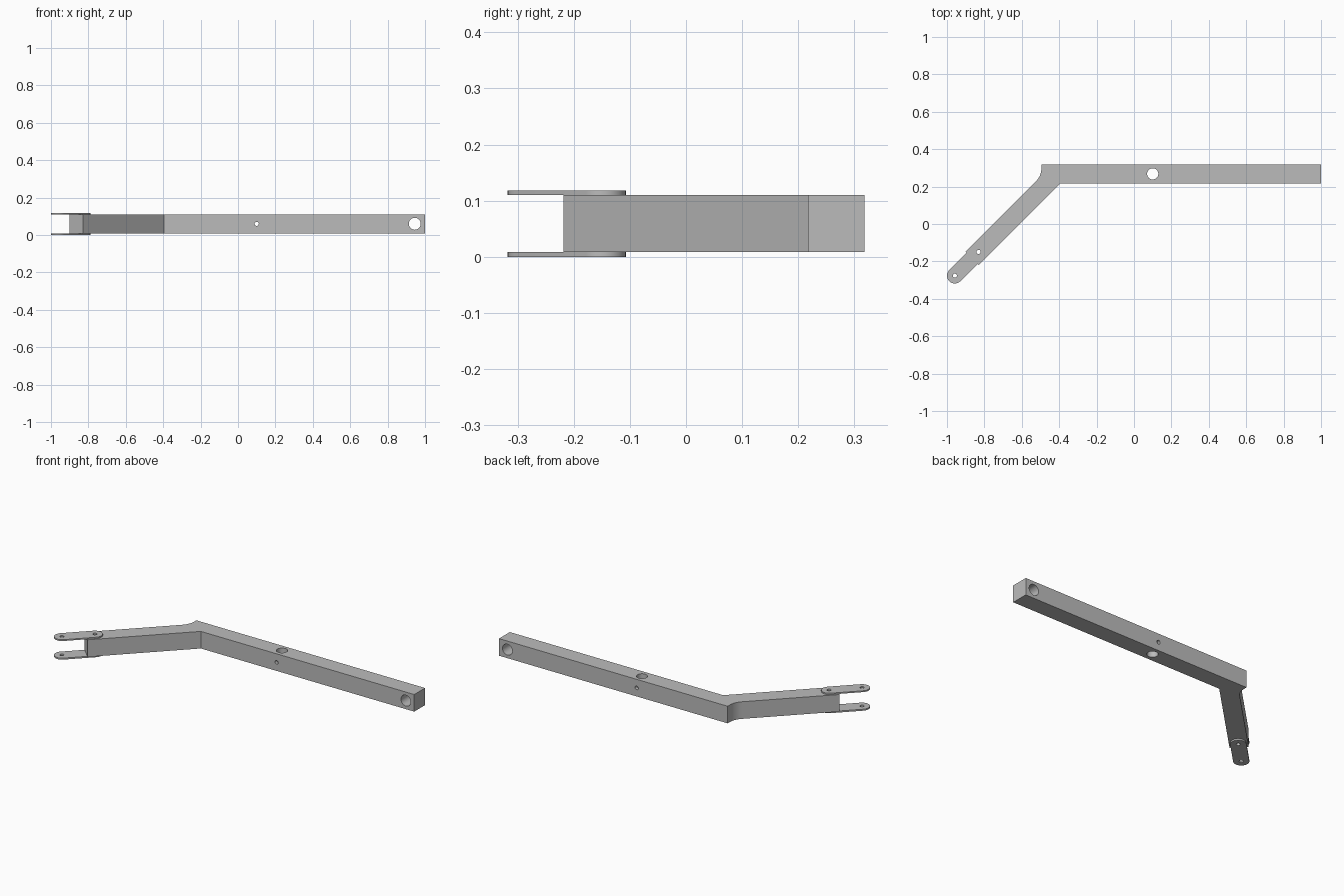
import bpy, bmesh
from math import sin, cos, pi, radians
from mathutils import Vector

cube = bpy.data.objects.get("Cube")
if cube:
    bpy.data.objects.remove(cube, do_unlink=True)

grey = bpy.data.materials.new("plain grey")
grey.use_nodes = True
grey.diffuse_color = (0.5, 0.5, 0.5, 1)
grey.node_tree.nodes["Principled BSDF"].inputs["Base Color"].default_value = (0.5, 0.5, 0.5, 1)

BEAM_LOW, BEAM_HIGH, TOP = 0.009, 0.11, 0.118
MID = (BEAM_LOW + BEAM_HIGH) / 2
PIN_OUTER = Vector((-0.958, -0.276))
PIN_INNER = Vector((-0.831, -0.149))


def arc(centre, radius, start, end, steps):
    """Points along an arc, angles in degrees."""
    angles = [radians(start + (end - start) * i / steps) for i in range(steps + 1)]
    return [(centre[0] + radius * cos(a), centre[1] + radius * sin(a)) for a in angles]


def extrude(name, outline, low, high):
    """Solid made from a flat outline in plan."""
    bm = bmesh.new()
    face = bm.faces.new([bm.verts.new((x, y, low)) for x, y in outline])
    moved = bmesh.ops.extrude_face_region(bm, geom=[face])["geom"]
    verts = [v for v in moved if isinstance(v, bmesh.types.BMVert)]
    bmesh.ops.translate(bm, verts=verts, vec=(0, 0, high - low))
    bmesh.ops.recalc_face_normals(bm, faces=bm.faces)
    mesh = bpy.data.meshes.new(name)
    bm.to_mesh(mesh)
    bm.free()
    obj = bpy.data.objects.new(name, mesh)
    bpy.context.collection.objects.link(obj)
    mesh.materials.append(grey)
    return obj


def drill(obj, radius, location, rotation=(0, 0, 0)):
    """Cut a round through hole."""
    bpy.ops.mesh.primitive_cylinder_add(vertices=32, radius=radius, depth=0.4,
                                        location=location, rotation=rotation)
    cutter = bpy.context.object
    cutter.hide_render = True
    cutter.data.materials.append(grey)
    mod = obj.modifiers.new("hole", "BOOLEAN")
    mod.operation, mod.solver, mod.object = "DIFFERENCE", "EXACT", cutter
    bpy.context.view_layer.objects.active = obj
    bpy.ops.object.modifier_apply(modifier=mod.name)
    bpy.data.objects.remove(cutter, do_unlink=True)


def finish(obj):
    bpy.ops.object.select_all(action="DESELECT")
    obj.select_set(True)
    bpy.context.view_layer.objects.active = obj
    bpy.ops.object.shade_smooth_by_angle(angle=radians(30))


# Bent square beam with a filleted outer corner
outline = [(-0.395, 0.217), (1, 0.217), (1, 0.318), (-0.495, 0.318)]
outline += arc((-0.595, 0.299), 0.1, 0, -45, 10)
outline += [(-0.901, -0.148), (-0.83, -0.218)]
beam = extrude("bent_beam", outline, BEAM_LOW, BEAM_HIGH)
sideways = (pi / 2, 0, 0)
drill(beam, 0.03, (0.1, 0.268, MID))
drill(beam, 0.011, (0.1, 0.268, MID), sideways)
drill(beam, 0.032, (0.945, 0.268, MID), sideways)
drill(beam, 0.011, (*PIN_INNER, MID))
finish(beam)

# Round-ended fork plates above and below the beam tip
capsule = arc(PIN_INNER, 0.042, -45, 135, 16) + arc(PIN_OUTER, 0.042, 135, 315, 16)
for name, low, high in (("lower_fork_plate", 0, BEAM_LOW), ("upper_fork_plate", BEAM_HIGH, TOP)):
    plate = extrude(name, capsule, low, high)
    for pin in (PIN_INNER, PIN_OUTER):
        drill(plate, 0.011, (*pin, MID))
    finish(plate)
